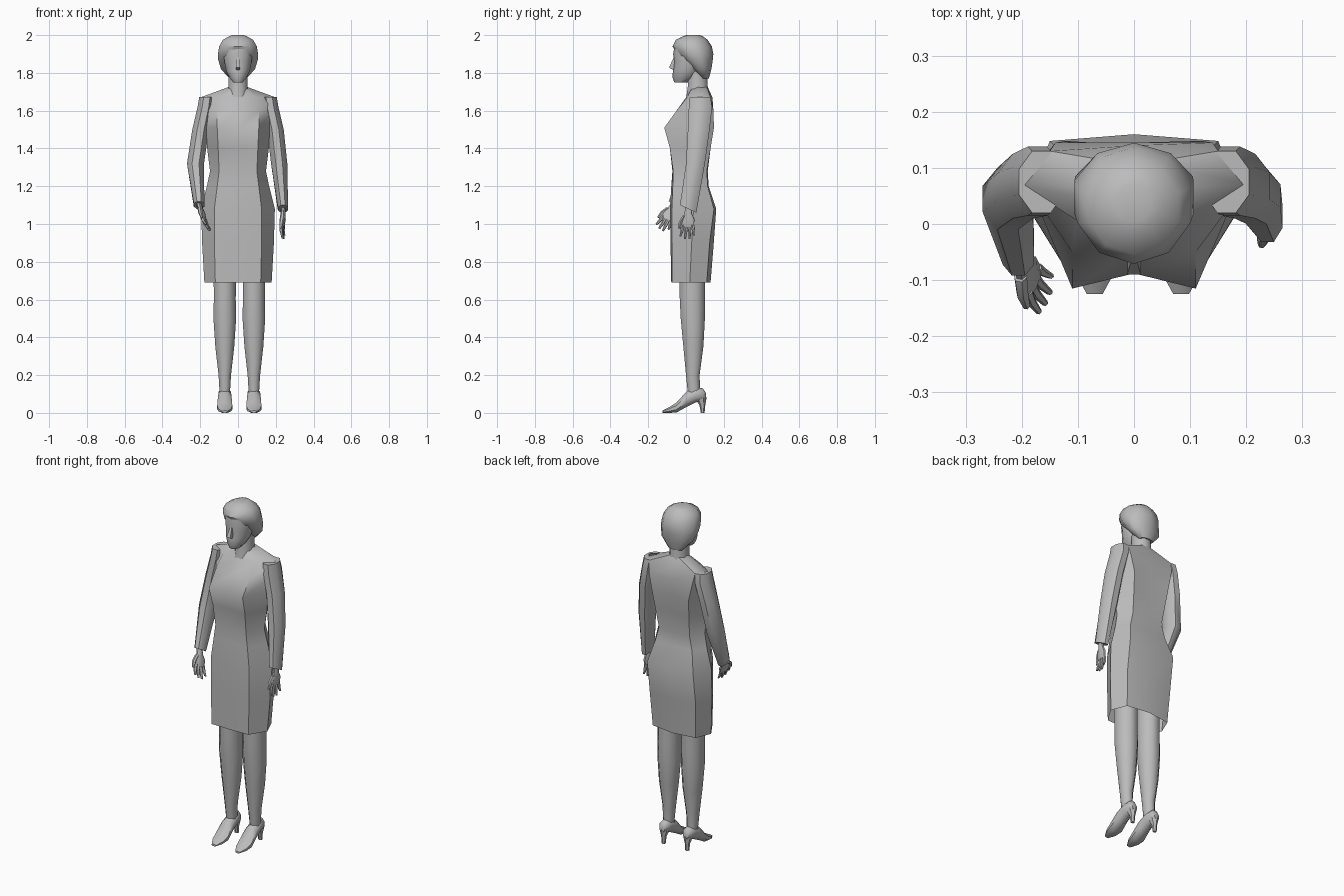
import bpy
import bmesh
from math import cos, sin, pi, radians
from mathutils import Vector as V

cube = bpy.data.objects.get("Cube")
if cube:
    bpy.data.objects.remove(cube, do_unlink=True)

grey = bpy.data.materials.new("plain_grey")
grey.use_nodes = True
COLOUR = (0.5, 0.5, 0.5, 1)
grey.diffuse_color = COLOUR
grey.node_tree.nodes["Principled BSDF"].inputs["Base Color"].default_value = COLOUR


def loft(name, rings, caps=(True, True), angle=50):
    """Skin a list of closed rings that share one point count."""
    bm = bmesh.new()
    rows = [[bm.verts.new(p) for p in ring] for ring in rings]
    n = len(rows[0])
    for low, high in zip(rows, rows[1:]):
        for i in range(n):
            j = (i + 1) % n
            bm.faces.new((low[i], low[j], high[j], high[i]))
    for wanted, row in zip(caps, (rows[0], rows[-1])):
        if wanted:
            bm.faces.new(row)
    bmesh.ops.recalc_face_normals(bm, faces=bm.faces)
    mesh = bpy.data.meshes.new(name)
    bm.to_mesh(mesh)
    bm.free()
    mesh.materials.append(grey)
    obj = bpy.data.objects.new(name, mesh)
    bpy.context.collection.objects.link(obj)
    bpy.ops.object.select_all(action="DESELECT")
    obj.select_set(True)
    bpy.context.view_layer.objects.active = obj
    bpy.ops.object.shade_smooth_by_angle(angle=radians(angle))
    return obj


def oval(centre, u, v, n=8):
    """Ring around a centre spanned by two half-axis vectors."""
    c, u, v = V(centre), V(u), V(v)
    turns = [2 * pi * (i + 0.5) / n for i in range(n)]
    return [c + u * cos(t) / cos(pi / n) + v * sin(t) / cos(pi / n) for t in turns]


def level(x, z, half, front, back, n=8, tilt=0):
    """Horizontal oval from its half width and front and back edges."""
    mid, depth = (front + back) / 2, (back - front) / 2
    return oval((x, mid, z), (half, 0, 0), (0, depth, tilt), n)


def body_ring(z, fy, bx, by, sx, sy, kx, ky, back):
    half = [(bx, by), (sx, sy), (kx, ky)]
    pts = [(0, fy)] + half + [(0, back)] + [(-x, y) for x, y in reversed(half)]
    return [(x, y, z) for x, y in pts]


# Dress: front centre, bust, side, back corner, back centre at each height
loft("dress", [body_ring(*r) for r in (
    (0.69, -.078, .12, -.075, .178, .02, .14, .11, .13),
    (0.9, -.082, .125, -.075, .19, .03, .15, .125, .147),
    (1.08, -.085, .125, -.075, .195, .04, .15, .148, .16),
    (1.2, -.078, .11, -.07, .165, .04, .12, .115, .12),
    (1.28, -.072, .1, -.068, .148, .035, .1, .11, .115),
    (1.4, -.075, .105, -.085, .163, .04, .11, .13, .125),
    (1.51, -.088, .11, -.115, .175, .04, .12, .148, .14),
    (1.6, -.045, .11, -.05, .185, .06, .14, .145, .145),
    (1.67, 0, .1, .005, .2, .07, .15, .13, .14),
    (1.725, .03, .03, .035, .05, .065, .03, .11, .115))], caps=(False, True))

# Neck
loft("neck", [level(0, 1.66, .055, .0, .125), level(0, 1.73, .05, .01, .115),
              level(0, 1.82, .05, .01, .11)])

# Head: face, nose, hair
loft("face", [level(0, z, h, f, b, 10) for z, h, f, b in (
    (1.75, .026, -.06, .01), (1.775, .045, -.068, .05), (1.81, .062, -.066, .08),
    (1.86, .072, -.06, .09), (1.9, .075, -.064, .09), (1.95, .07, -.056, .08))])
loft("nose", [level(0, z, h, f, -.05, 4) for z, h, f in (
    (1.815, .008, -.066), (1.828, .012, -.09), (1.885, .005, -.064))])
loft("hair", [level(0, z, h, f, b, 10) for z, h, f, b in (
    (1.77, .045, .075, .12), (1.82, .09, .035, .132), (1.87, .105, -.02, .138),
    (1.9, .106, -.045, .14), (1.94, .1, -.066, .132), (1.975, .08, -.05, .11),
    (1.995, .045, -.01, .085), (2, .03, .005, .07))])

# Sleeves
SHOULDER = ((1.672, .165, .04, .02, .13), (1.62, .172, .042, .015, .138),
            (1.5, .198, .044, .01, .125))
FOREARM = {
    "left": (1, ((1.32, .218, .043, .0, .1), (1.08, .238, .027, -.032, .055))),
    "right": (-1, ((1.32, .225, .045, -.01, .1), (1.1, .206, .028, -.092, -.025))),
}
for side, (s, lower) in FOREARM.items():
    loft(side + "_sleeve", [level(s * x, z, h, f, b, tilt=-.02 * (z < 1.2))
                            for z, x, h, f, b in SHOULDER + lower])


def hand(side, wrist, along, across):
    """Palm, four fingers and a thumb from a wrist point and two directions."""
    w, d, a = V(wrist), V(along).normalized(), V(across).normalized()
    n = d.cross(a)
    loft(side + "_palm", [oval(w + d * t, a * wide, n * thick) for t, wide, thick in (
        (-.02, .016, .012), (.02, .019, .012), (.05, .034, .014), (.09, .032, .01))])
    for i in range(4):
        off = i - 1.5
        base = w + d * .08 + a * off * .017
        reach = (.06, .073, .075, .055)[i]
        tip = base + d * reach + a * off * .007 + n * .008
        mid = (base + tip) / 2 - n * .004
        loft(f"{side}_finger_{i + 1}", [oval(p, a * r, n * r, 6) for p, r in (
            (base, .009), (mid, .008), (tip, .005))])
    root = w + d * .03 - a * .018
    loft(side + "_thumb", [oval(p, a * r, n * r, 6) for p, r in (
        (root, .011), (root + d * .035 - a * .02, .01), (root + d * .07 - a * .028, .006))])


hand("left", (.24, .012, 1.075), (-.06, -.03, -1), (.15, 1, 0))
hand("right", (-.205, -.065, 1.1), (.28, -.42, -.85), (.3, .8, -.4))

# Legs and heeled shoes
for side, s in (("left", 1), ("right", -1)):
    x = .007 + s * .077
    loft(side + "_leg", [level(x + s * dx, z, h, f, b) for z, dx, h, f, b in (
        (.1, 0, .027, .01, .075), (.2, 0, .033, .0, .072), (.35, 0, .05, -.014, .092),
        (.5, 0, .06, -.028, .1), (.6, 0, .058, -.033, .1), (.95, 0, .06, -.04, .1))])
    loft(side + "_shoe", [oval((x, y, (lo + hi) / 2), (h, 0, 0), (0, 0, (hi - lo) / 2))
                          for y, h, lo, hi in (
        (-.125, .014, 0, .012), (-.09, .033, 0, .03), (-.05, .04, .002, .055),
        (0, .036, .03, .11), (.05, .033, .055, .135), (.09, .027, .065, .13),
        (.105, .016, .075, .105))])
    loft(side + "_heel", [level(x, z, h, f, b, 6) for z, h, f, b in (
        (0, .01, .08, .097), (.04, .012, .073, .1), (.085, .024, .05, .105))])
